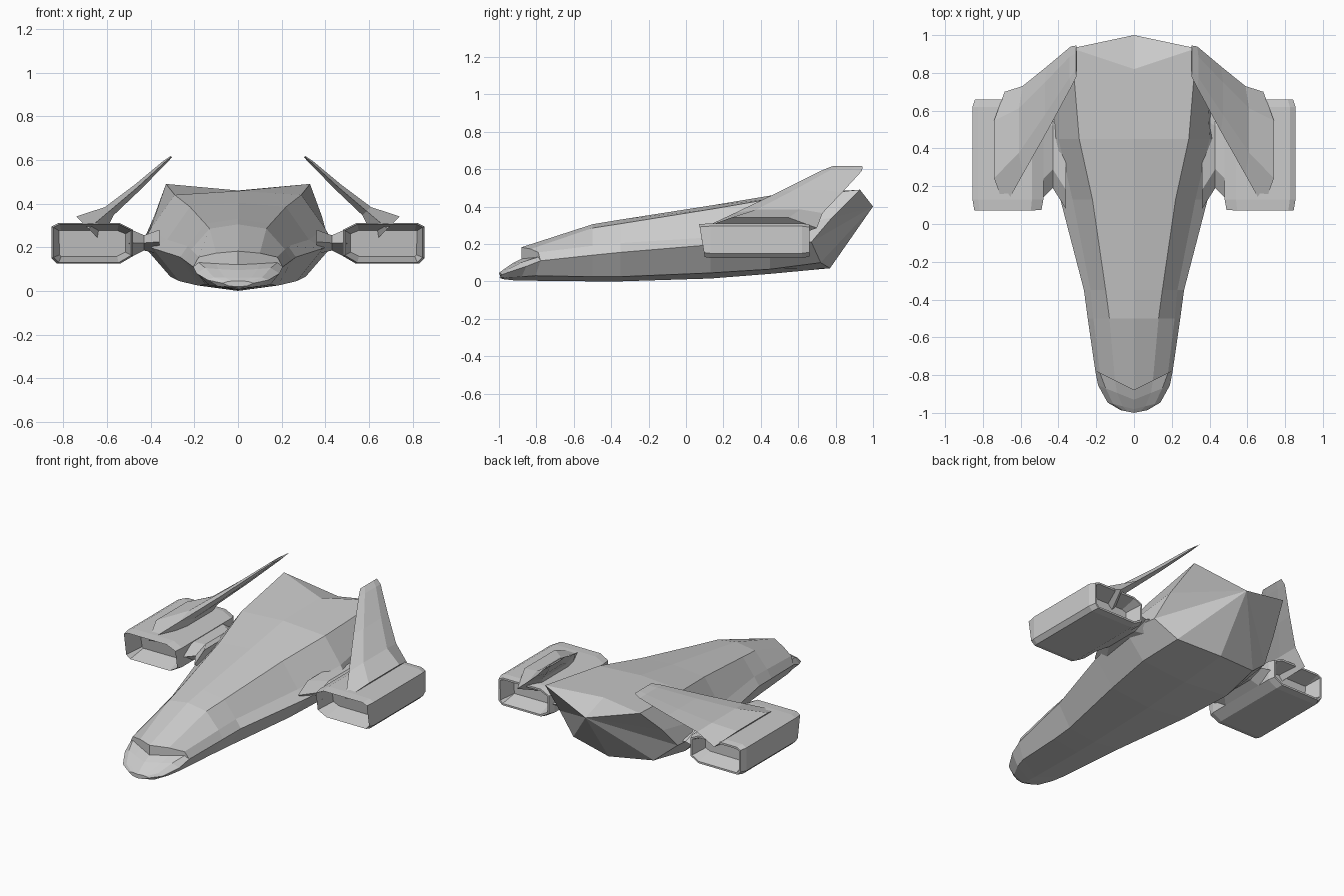
import bpy, bmesh
from mathutils import Vector

if "Cube" in bpy.data.objects:
    bpy.data.objects.remove(bpy.data.objects["Cube"])


def make_object(name, bm, mirror=False):
    bmesh.ops.remove_doubles(bm, verts=bm.verts, dist=0.0005)
    bmesh.ops.recalc_face_normals(bm, faces=bm.faces)
    mesh = bpy.data.meshes.new(name)
    bm.to_mesh(mesh)
    bm.free()
    ob = bpy.data.objects.new(name, mesh)
    bpy.context.collection.objects.link(ob)
    if mirror:
        ob.modifiers.new("mirror", 'MIRROR').use_clip = False
    return ob


def loft(rings, apex=None):
    """Skin closed rings; cap both ends, the last one with a fan if apex is given."""
    bm = bmesh.new()
    vs = [[bm.verts.new(p) for p in r] for r in rings]
    n = len(vs[0])
    for a, b in zip(vs, vs[1:]):
        for i in range(n):
            j = (i + 1) % n
            bm.faces.new((a[i], a[j], b[j], b[i]))
    start = bm.faces.new(vs[0])
    end = None
    if apex:
        tip = bm.verts.new(apex)
        for i in range(n):
            bm.faces.new((vs[-1][i], vs[-1][(i + 1) % n], tip))
    else:
        end = bm.faces.new(vs[-1])
    return bm, start, end


def full_ring(half):
    return half + [(-x, y, z) for x, y, z in reversed(half[1:-1])]


# Hull: y, sweep of the ring, top z, shoulder, groove, chine, bilge (x, z each), bottom z
stations = [
    (-1.00, .20, .045, .03, .045, .05, .042, .07, .035, .04, .022, .020),
    (-.98, .25, .060, .06, .062, .11, .062, .14, .050, .09, .020, .012),
    (-.93, .40, .095, .09, .100, .15, .105, .19, .080, .13, .025, .006),
    (-.88, .50, .120, .10, .125, .18, .130, .205, .110, .15, .030, .004),
    (-.88, .50, .182, .10, .173, .18, .155, .205, .110, .15, .030, .004),
    (-.50, .00, .305, .13, .285, .215, .190, .245, .140, .17, .025, .000),
    (-.35, .00, .330, .15, .308, .230, .205, .265, .155, .185, .025, .000),
    (.13, .00, .405, .22, .385, .325, .235, .390, .195, .27, .045, .015),
    (.45, .00, .458, .29, .440, .400, .285, .440, .215, .31, .065, .040),
]
rings = []
for y, v, zt, xs, zs, xg, zg, xw, zw, xb, zb, zbot in stations:
    rings.append(full_ring([(0, y, zt)] + [(x, y + v * x, z) for x, z in
                 ((xs, zs), (xg, zg), (xw, zw), (xb, zb))] + [(0, y, zbot)]))
rings.append(full_ring([(0, .82, .46), (.33, .93, .49), (.385, .78, .34),
                        (.41, .67, .21), (.28, .72, .10), (0, .77, .07)]))
hull, _, _ = loft(rings, apex=(0, 1.0, .40))
make_object("hull", hull)

# Engine pods: chamfered box with recessed intake and exhaust
profile = [(.825, .31), (.855, .295), (.855, .15), (.83, .125),
           (.54, .125), (.48, .16), (.48, .28), (.54, .31)]


def pod_ring(y, s, lean=0.0):
    return [(.67 + (x - .67) * s, y - lean * (z - .22), .22 + (z - .22) * s)
            for x, z in profile]


pod, front, back = loft([pod_ring(.085, .95, .16), pod_ring(.13, 1),
                         pod_ring(.62, 1), pod_ring(.66, .93)])
for face, push in ((front, .12), (back, -.10)):
    bmesh.ops.inset_individual(bm := pod, faces=[face], thickness=.012)
    bmesh.ops.inset_individual(bm, faces=[face], thickness=.03)
    bmesh.ops.translate(bm, verts=face.verts, vec=(0, push, 0))
make_object("engine_pods", pod, mirror=True)


# Pylons joining the pods to the hull
def pylon_ring(x, y0, y1, z0, z1):
    zm = (z0 + z1) / 2
    return [(x, y0, zm), (x, y0 + .1, z1), (x, y1 - .1, z1),
            (x, y1, zm), (x, y1 - .1, z0), (x, y0 + .1, z0)]


pylon, _, _ = loft([pylon_ring(.36, .08, .66, .17, .28), pylon_ring(.43, .19, .62, .185, .255),
                    pylon_ring(.50, .12, .64, .15, .285)])
make_object("pylons", pylon, mirror=True)


# Swept fins leaning inward from the pods
def fin_ring(x, z, lead, trail, t):
    nrm = Vector((.7, 0, .7)) * t / 2
    at = lambda f, s: Vector((x, lead + (trail - lead) * f, z)) + nrm * s
    return [at(0, 0), at(.25, 1), at(.75, 1), at(1, 0), at(.75, -1), at(.25, -1)]


fin, _, _ = loft([fin_ring(.685, .285, .09, .70, .16), fin_ring(.59, .365, .26, .73, .055),
                  fin_ring(.46, .475, .49, .835, .035), fin_ring(.335, .59, .72, .94, .018),
                  fin_ring(.305, .615, .78, .945, .008)])
make_object("fins", fin, mirror=True)
